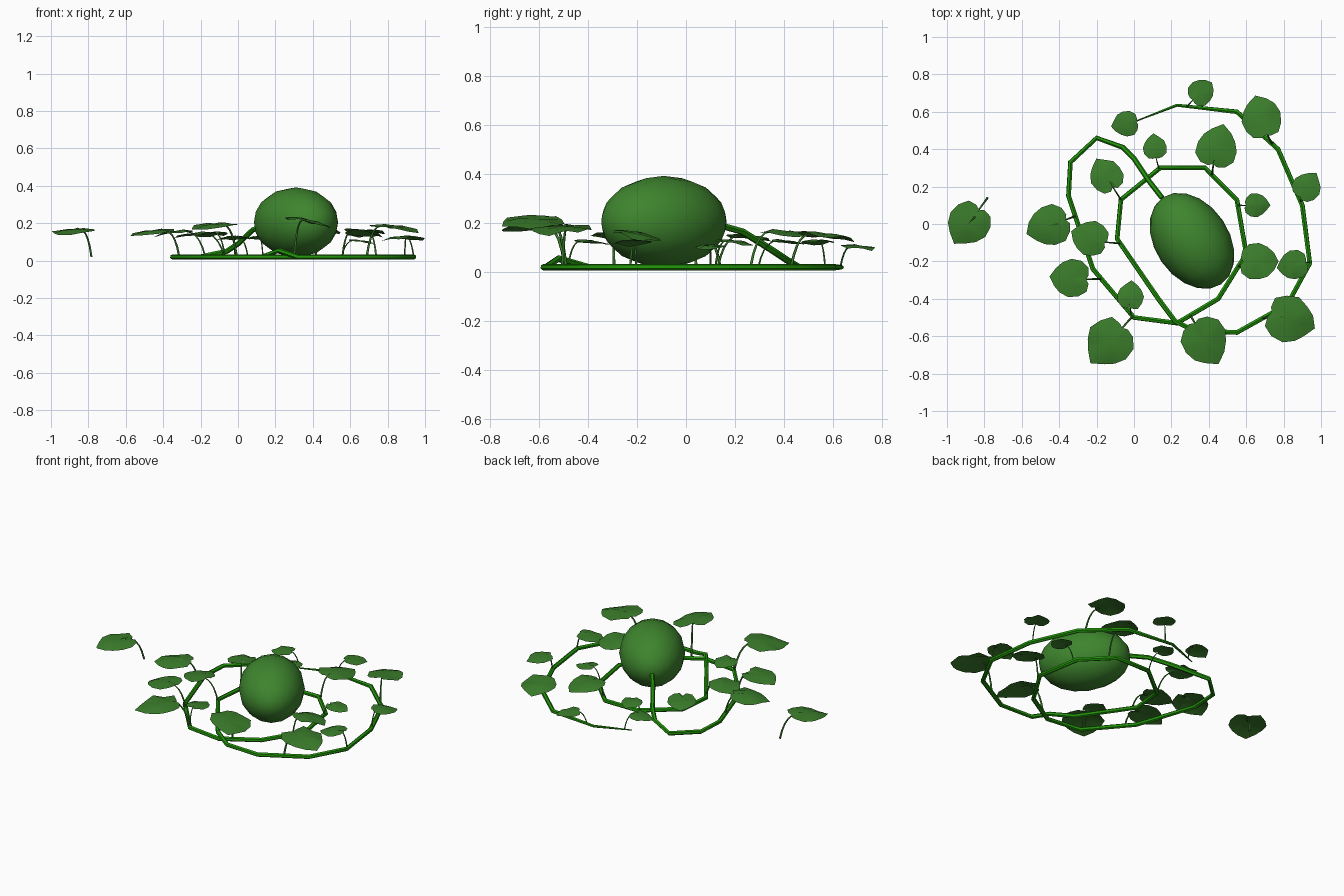
import bpy, bmesh, math, random
from mathutils import Vector, Matrix
from mathutils.geometry import intersect_point_line

random.seed(4)
cube = bpy.data.objects.get("Cube")
if cube:
    bpy.data.objects.remove(cube, do_unlink=True)


def material(name, colour):
    mat = bpy.data.materials.new(name)
    mat.use_nodes = True
    mat.diffuse_color = (*colour, 1)
    mat.node_tree.nodes["Principled BSDF"].inputs["Base Color"].default_value = (*colour, 1)
    return mat


melon_green = material("melon green", (0.048, 0.235, 0.027))
leaf_green = material("leaf green", (0.043, 0.205, 0.024))
vine_green = material("vine green", (0.016, 0.3, 0.003))


def add_mesh(name, bm, mat):
    mesh = bpy.data.meshes.new(name)
    bm.to_mesh(mesh)
    bm.free()
    mesh.materials.append(mat)
    obj = bpy.data.objects.new(name, mesh)
    bpy.context.collection.objects.link(obj)
    return obj


def activate(obj):
    bpy.ops.object.select_all(action='DESELECT')
    obj.select_set(True)
    bpy.context.view_layer.objects.active = obj


def smooth(obj, degrees):
    activate(obj)
    bpy.ops.object.shade_smooth_by_angle(angle=math.radians(degrees))


def tube(name, points, radius, mat, end_taper, taper_count):
    """A thin round tube along straight segments, converted to a mesh."""
    curve = bpy.data.curves.new(name, 'CURVE')
    curve.dimensions = '3D'
    curve.bevel_depth = radius
    curve.bevel_resolution = 1
    curve.use_fill_caps = True
    spline = curve.splines.new('POLY')
    spline.points.add(len(points) - 1)
    for i, (point, co) in enumerate(zip(spline.points, points)):
        point.co = (*co, 1)
        left = len(points) - 1 - i
        point.radius = end_taper + (1 - end_taper) * min(1, left / taper_count)
    curve.materials.append(mat)
    obj = bpy.data.objects.new(name, curve)
    bpy.context.collection.objects.link(obj)
    activate(obj)
    bpy.ops.object.convert(target='MESH')
    return obj


# Melon: oval sphere lying on its side, long axis towards the front left
bm = bmesh.new()
bmesh.ops.create_uvsphere(bm, u_segments=16, v_segments=10, radius=1)
bm.transform(Matrix.Translation((0.31, -0.09, 0.205))
             @ Matrix.Rotation(math.radians(-56), 4, 'Z')
             @ Matrix.Diagonal((0.28, 0.198, 0.187, 1))
             @ Matrix.Rotation(math.pi / 2, 4, 'Y'))
smooth(add_mesh("melon", bm, melon_green), 40)

# Vine: drops from the melon, then winds around it on the ground
ground = 0.02
rise = [(0.15, 0.14, 0.19), (0.08, 0.23, 0.165), (0, 0.35, 0.09), (-0.06, 0.41, 0.05)]
inner = [(-0.2, 0.46), (-0.34, 0.33), (-0.35, 0.15), (-0.22, -0.24), (0, -0.5),
         (0.23, -0.53), (0.45, -0.4), (0.6, -0.16), (0.55, 0.13), (0.38, 0.3),
         (0.14, 0.3), (-0.07, 0.13), (-0.09, -0.08), (0.13, -0.4)]
crossing = [(0.22, -0.52, 0.055)]
outer = [(0.32, -0.57), (0.55, -0.58), (0.82, -0.43), (0.94, -0.21), (0.9, 0.1),
         (0.77, 0.4), (0.55, 0.6), (0.23, 0.635), (0.01, 0.55)]
path = rise + [(x, y, ground) for x, y in inner] + crossing + [(x, y, ground) for x, y in outer]
path = [Vector(p) for p in path]
smooth(tube("vine", path, 0.014, vine_green, 0.25, 2), 50)


def snap_to_vine(point, reach):
    """Nearest point on the vine, or the point itself if the vine is far away."""
    best, distance = point, reach
    for a, b in zip(path, path[1:]):
        near, t = intersect_point_line(point, a, b)
        near = a.lerp(b, min(1, max(0, t)))
        if (near - point).length < distance:
            best, distance = near, (near - point).length
    return best


# Leaf outline: (angle from the tip in degrees, relative radius), one half
HALF = [(30, 0.94), (58, 0.92), (88, 0.98), (118, 1.04), (145, 1.06), (167, 0.98)]
OUTLINE = [(0, 1.12)] + HALF + [(180, 0.85)] + [(360 - a, r) for a, r in reversed(HALF)]


def leaf(number, x, y, z, size, heading, roll=0):
    """A drooping heart-shaped blade and its curved stalk."""
    bm = bmesh.new()
    rings = []
    for k in (0.5, 1):
        ring = []
        for angle, r in OUTLINE:
            a = math.radians(angle)
            wave = random.uniform(-0.04, 0.04) * k
            radius = r * k * 0.5 * (1 + wave)
            px, py = radius * math.cos(a), radius * math.sin(a)
            droop = -0.12 * px + roll * py - 0.28 * radius * radius + wave
            ring.append(bm.verts.new((px, py, droop)))
        rings.append(ring)
    centre = bm.verts.new((0, 0, -0.01))
    n = len(OUTLINE)
    for i in range(n):
        j = (i + 1) % n
        bm.faces.new((centre, rings[0][i], rings[0][j]))
        bm.faces.new((rings[0][i], rings[1][i], rings[1][j], rings[0][j]))
    place = (Matrix.Translation((x, y, z))
             @ Matrix.Rotation(math.radians(heading), 4, 'Z')
             @ Matrix.Scale(size, 4))
    bm.transform(place)
    smooth(add_mesh(f"leaf_{number}", bm, leaf_green), 30)

    # Stalk rises from the vine and bends over into the blade
    out = Vector((math.cos(math.radians(heading)), math.sin(math.radians(heading)), 0))
    top = place @ Vector((-0.3, 0, -0.02))
    foot = snap_to_vine(Vector((x, y, ground)) - out * size * 0.75, 0.12)
    bend = foot.lerp(top, 0.3)
    bend.z = top.z
    points = []
    for i in range(6):
        t = i / 5
        points.append(foot * (1 - t) ** 2 + bend * 2 * t * (1 - t) + top * t * t)
    tube(f"leaf_stalk_{number}", points, 0.022 * size + 0.001, leaf_green, 0.6, 5)


# Leaves: x, y, height, size, heading in degrees, sideways roll
LEAVES = [
    (0.36, 0.705, 0.11, 0.14, 43), (-0.045, 0.535, 0.13, 0.14, 190),
    (0.68, 0.57, 0.16, 0.22, 105), (0.445, 0.41, 0.17, 0.225, 75),
    (0.11, 0.41, 0.13, 0.13, 95), (-0.15, 0.26, 0.15, 0.18, 120),
    (0.655, 0.1, 0.11, 0.13, 0), (0.925, 0.2, 0.13, 0.155, 55),
    (-0.885, 0, 0.17, 0.23, 234), (-0.455, -0.01, 0.165, 0.225, 200),
    (-0.235, -0.075, 0.15, 0.19, 160), (-0.34, -0.29, 0.16, 0.205, 175),
    (-0.02, -0.385, 0.13, 0.145, 85), (-0.135, -0.635, 0.2, 0.255, 228),
    (0.38, -0.625, 0.22, 0.25, 300, -0.18), (0.665, -0.2, 0.16, 0.2, 0, -0.18),
    (0.85, -0.22, 0.13, 0.16, 190), (0.835, -0.51, 0.19, 0.255, -20),
]
for i, spec in enumerate(LEAVES, 1):
    leaf(i, *spec)
